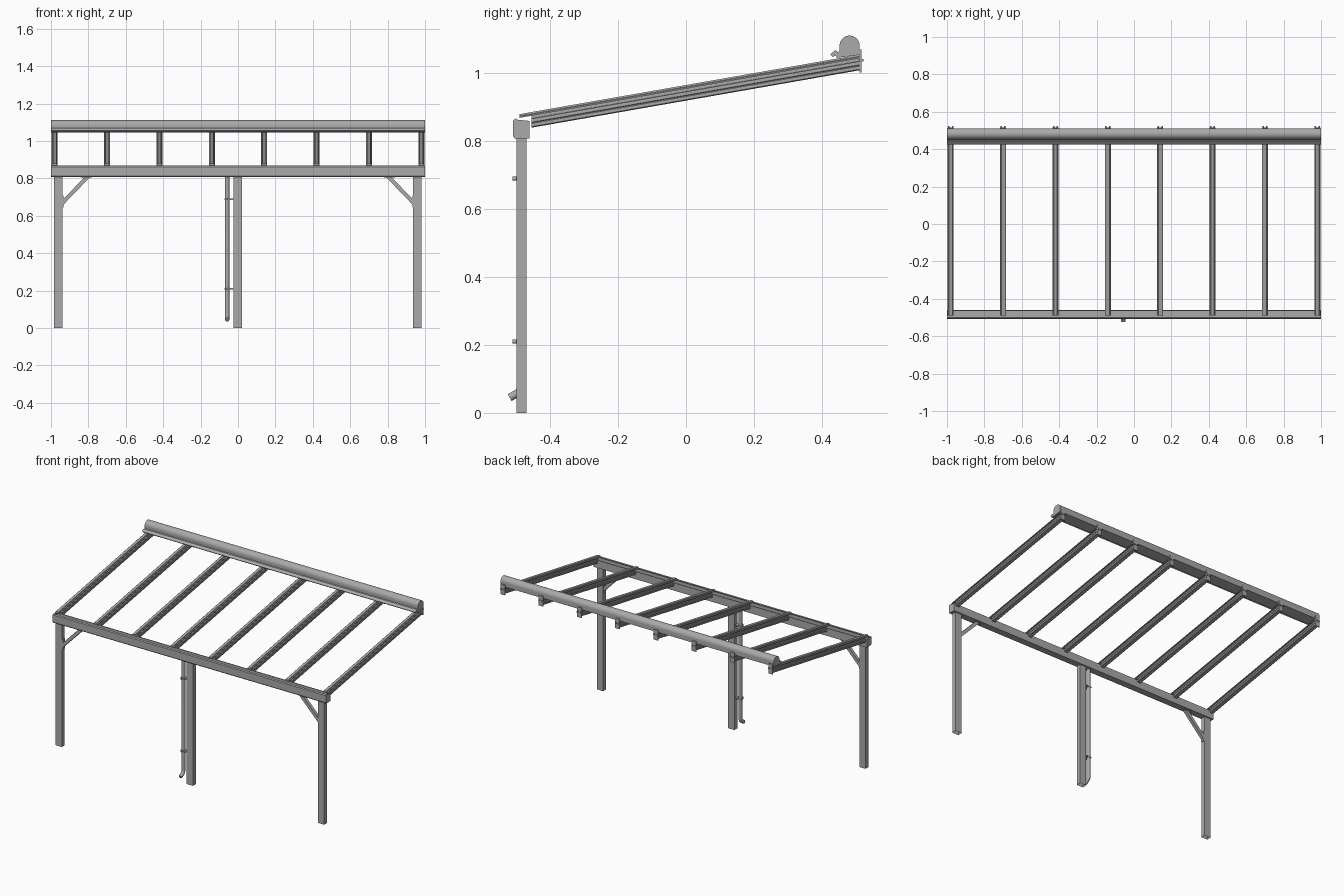
import bpy, bmesh, math
from mathutils import Vector

cube = bpy.data.objects.get("Cube")
if cube:
    bpy.data.objects.remove(cube, do_unlink=True)

grey = bpy.data.materials.new("aluminium grey")
grey.use_nodes = True
COLOUR = (0.4, 0.4, 0.4, 1)
grey.diffuse_color = COLOUR
grey.node_tree.nodes["Principled BSDF"].inputs["Base Color"].default_value = COLOUR


def prism(name, profile, start, end, place, smooth=False):
    """Extrude a 2D profile from start to end; place(p, q, t) gives x, y, z."""
    bm = bmesh.new()
    a = [bm.verts.new(place(p, q, start)) for p, q in profile]
    b = [bm.verts.new(place(p, q, end)) for p, q in profile]
    n = len(profile)
    for i in range(n):
        j = (i + 1) % n
        bm.faces.new((a[i], a[j], b[j], b[i]))
    bm.faces.new(a[::-1])
    bm.faces.new(b)
    bmesh.ops.recalc_face_normals(bm, faces=bm.faces)
    mesh = bpy.data.meshes.new(name)
    bm.to_mesh(mesh)
    bm.free()
    mesh.materials.append(grey)
    obj = bpy.data.objects.new(name, mesh)
    bpy.context.collection.objects.link(obj)
    if smooth:
        activate(obj)
        bpy.ops.object.shade_smooth_by_angle(angle=math.radians(30))
    return obj


def activate(obj):
    bpy.ops.object.select_all(action='DESELECT')
    obj.select_set(True)
    bpy.context.view_layer.objects.active = obj


def along_x(p, q, t):
    return (t, p, q)


def along_y(p, q, t):
    return (p, t, q)


def rect(p0, p1, q0, q1):
    return [(p0, q0), (p1, q0), (p1, q1), (p0, q1)]


def box(name, x0, x1, y0, y1, z0, z1):
    return prism(name, rect(y0, y1, z0, z1), x0, x1, along_x)


def mirrored(half):
    return half + [(-x, z) for x, z in reversed(half)]


def tube(name, points, radius):
    curve = bpy.data.curves.new(name, 'CURVE')
    curve.dimensions = '3D'
    curve.bevel_depth = radius
    curve.bevel_resolution = 4
    curve.use_fill_caps = True
    spline = curve.splines.new('POLY')
    spline.points.add(len(points) - 1)
    for sp, co in zip(spline.points, points):
        sp.co = (*co, 1)
    curve.materials.append(grey)
    obj = bpy.data.objects.new(name, curve)
    bpy.context.collection.objects.link(obj)
    activate(obj)
    bpy.ops.object.convert(target='MESH')
    bpy.ops.object.shade_smooth_by_angle(angle=math.radians(40))


# Hollow posts, open at the foot
for label, x in (("right", -0.962), ("middle", -0.002), ("left", 0.958)):
    post = box(label + "_post", x - 0.023, x + 0.023, -0.5, -0.47, 0, 0.812)
    bm = bmesh.new()
    bm.from_mesh(post.data)
    foot = [f for f in bm.faces if f.normal.z < -0.9]
    bmesh.ops.inset_region(bm, faces=foot, thickness=0.004)
    bmesh.ops.translate(bm, verts=foot[0].verts, vec=(0, 0, 0.1))
    bm.to_mesh(post.data)
    bm.free()

# Diagonal braces with their mounting plates
for label, s in (("right", -1), ("left", 1)):
    bar = [(s * 0.938, 0.655), (s * 0.938, 0.685), (s * 0.822, 0.806), (s * 0.792, 0.806)]
    prism(label + "_brace", bar, -0.495, -0.475, along_y)
    x = sorted((s * 0.94, s * 0.933))
    box(label + "_brace_post_plate", *x, -0.497, -0.473, 0.645, 0.71)
    x = sorted((s * 0.84, s * 0.78))
    box(label + "_brace_beam_plate", *x, -0.497, -0.473, 0.804, 0.811)

# Front gutter beam: open trough with end caps
gutter = [(-0.505, 0.809), (-0.509, 0.814), (-0.509, 0.862), (-0.503, 0.868),
          (-0.498, 0.864), (-0.503, 0.858), (-0.503, 0.825), (-0.466, 0.825),
          (-0.466, 0.86), (-0.461, 0.86), (-0.461, 0.809)]
prism("gutter_beam", gutter, -0.996, 0.996, along_x)
cap = [p for i, p in enumerate(gutter) if i not in (5, 6, 7, 8)]
for label, x in (("right", -1.0), ("left", 0.996)):
    prism(label + "_gutter_cap", cap, x, x + 0.004, along_x)

# Sloping rafters: a lower body with a narrow neck, topped by a clamping cap
body = mirrored([(0.010, 0), (0.014, 0.003), (0.014, 0.012), (0.0125, 0.014),
                 (0.015, 0.016), (0.015, 0.026), (0.009, 0.027), (0.009, 0.036)])
clamp = mirrored([(0.016, 0.035), (0.016, 0.039), (0.011, 0.041), (0.009, 0.046)])
for i in range(8):
    cx = -0.98 + 0.28 * i

    def slope(p, q, t, cx=cx):
        return (cx + p, t, 0.92 + 0.175 * t + q)

    prism(f"rafter_{i + 1}", body, -0.455, 0.512, slope)
    prism(f"rafter_cap_{i + 1}", clamp, -0.49, 0.512, slope)
    # Wall plate behind each rafter
    box(f"wall_plate_{i + 1}", cx - 0.016, cx + 0.016, 0.511, 0.517, 1.003, 1.07)
    for s in (-1, 1):
        x = cx + s * 0.01
        box(f"wall_bolt_{i + 1}", x - 0.004, x + 0.004, 0.516, 0.523, 1.035, 1.043)

# Rounded wall housing with a front lip
arch = [(0.482 + 0.0295 * math.cos(math.radians(a)), 1.082 + 0.0295 * math.sin(math.radians(a)))
        for a in range(0, 181, 10)]
housing = [(0.5115, 1.055)] + arch + [(0.453, 1.066), (0.447, 1.063), (0.440, 1.069),
                                      (0.425, 1.056), (0.432, 1.049), (0.440, 1.053),
                                      (0.445, 1.046)]
prism("wall_housing", housing, -1.0, 1.0, along_x, smooth=True)

# Downpipe with a forward elbow and two clips
px, py = -0.058, -0.487
bend = [(px, py - 0.025 * (1 - math.cos(math.radians(a))),
         0.078 - 0.025 * math.sin(math.radians(a))) for a in range(0, 61, 10)]
spout = Vector(bend[-1]) + Vector((0, -0.02, -0.0115))
tube("downpipe", [(px, py, 0.815)] + bend + [tuple(spout)], 0.0115)
for label, z in (("lower", 0.21), ("upper", 0.69)):
    box(label + "_pipe_clip", px - 0.013, -0.024, -0.501, -0.476, z - 0.004, z + 0.004)
    tube(label + "_clip_screw", [(px, -0.511, z), (px, -0.498, z)], 0.006)
